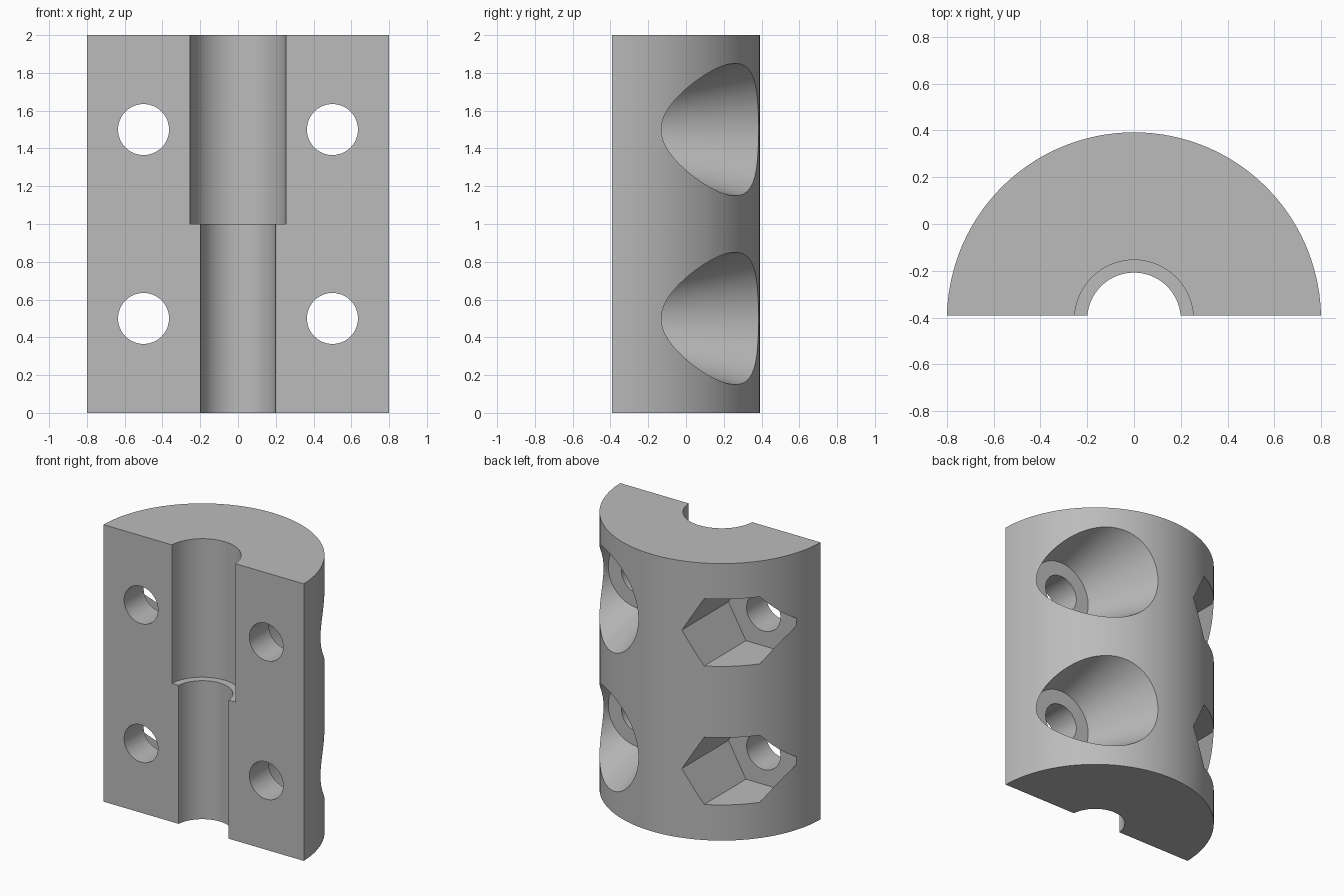
import bpy
from math import radians

if "Cube" in bpy.data.objects:
    bpy.data.objects.remove(bpy.data.objects["Cube"])

FRONT, AXIS, FLOOR = -0.392, -0.408, -0.17   # flat face, bore axis, pocket floor (y)

grey = bpy.data.materials.new("plain_grey")
grey.diffuse_color = (0.5, 0.5, 0.5, 1)
grey.use_nodes = True
grey.node_tree.nodes["Principled BSDF"].inputs["Base Color"].default_value = grey.diffuse_color


def upright(name, radius, z0, z1, sides=128):
    bpy.ops.mesh.primitive_cylinder_add(vertices=sides, radius=radius, depth=z1 - z0,
                                        location=(0, AXIS, (z0 + z1) / 2))
    ob = bpy.context.object
    ob.name = name
    return ob


def along_y(name, x, z, y0, y1, r0, r1, sides, turn=0):
    bpy.ops.mesh.primitive_cone_add(vertices=sides, radius1=r0, radius2=r1, depth=y1 - y0,
                                    location=(x, (y0 + y1) / 2, z),
                                    rotation=(radians(-90), radians(turn), 0))
    ob = bpy.context.object
    ob.name = name
    return ob


# Clamp half: a cylinder trimmed to just under a half round
body = upright("clamp_half", 0.8, 0, 2, 192)
body.data.materials.append(grey)

bpy.ops.mesh.primitive_cube_add(size=2, location=(0, FRONT - 1, 1), scale=(1, 1, 1.2))
trim = bpy.context.object
trim.name = "front_trim"

# Stepped bore
cutters = [trim, upright("lower_bore", 0.2, -0.1, 1.1), upright("upper_bore", 0.254, 1, 2.1)]

# Bolt holes, tapered round pockets on the right, hexagonal nut pockets on the left
for z in (0.5, 1.5):
    for x in (-0.5, 0.5):
        cutters.append(along_y("bolt_hole", x, z, -0.6, 0.2, 0.135, 0.135, 64))
    cutters.append(along_y("bolt_head_pocket", 0.5, z, FLOOR, 0.5,
                           0.24, 0.24 + 0.268 * (0.5 - FLOOR), 96))
    cutters.append(along_y("nut_pocket", -0.5, z, FLOOR, 0.5, 0.28, 0.28, 6, 30))

bpy.ops.object.select_all(action='DESELECT')
bpy.context.view_layer.objects.active = body
body.select_set(True)
for cutter in cutters:
    cutter.hide_render = True
    mod = body.modifiers.new(cutter.name, 'BOOLEAN')
    mod.operation, mod.solver, mod.object = 'DIFFERENCE', 'EXACT', cutter
    bpy.ops.object.modifier_apply(modifier=mod.name)
    bpy.data.objects.remove(cutter)

bpy.ops.object.shade_smooth_by_angle(angle=radians(25))
